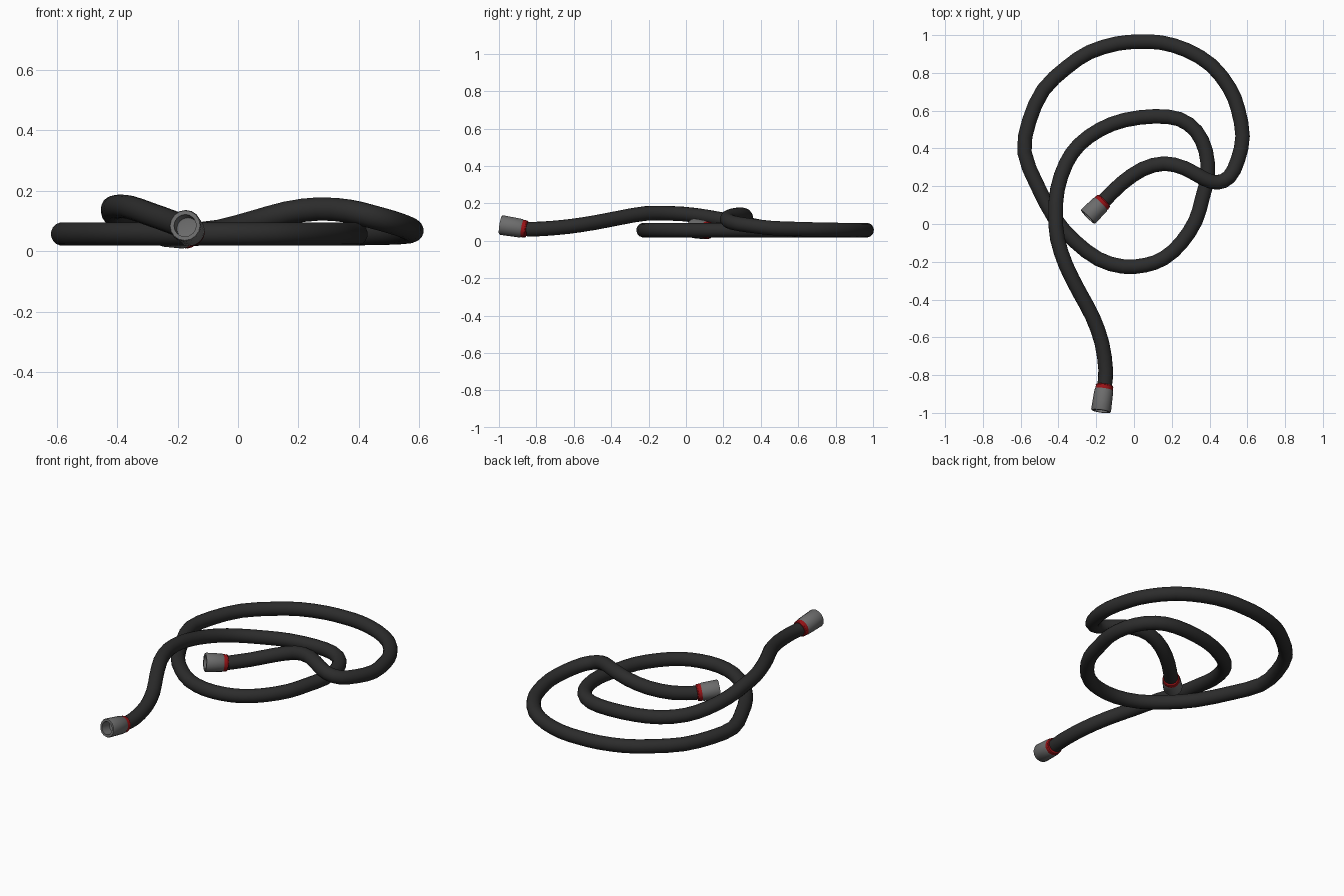
import bpy, bmesh, math
from mathutils import Vector

if "Cube" in bpy.data.objects:
    bpy.data.objects.remove(bpy.data.objects["Cube"])


def material(name, rgb):
    m = bpy.data.materials.new(name)
    m.diffuse_color = (*rgb, 1)
    m.use_nodes = True
    m.node_tree.nodes["Principled BSDF"].inputs["Base Color"].default_value = m.diffuse_color
    return m


rubber = material("black rubber", (0.025, 0.025, 0.025))
metal = material("grey metal", (0.15, 0.15, 0.15))
red = material("red seal", (0.32, 0.006, 0.008))

# Centre line of the hose, from the front end to the coiled inner end
path = [Vector(p) for p in (
    (-.155, -.85, .062), (-.15, -.77, .064), (-.17, -.63, .076), (-.22, -.49, .097),
    (-.29, -.36, .122), (-.36, -.22, .146), (-.405, -.08, .147), (-.415, .05, .137),
    (-.405, .185, .115), (-.36, .32, .09), (-.29, .42, .07), (-.18, .50, .058),
    (-.05, .55, .057), (.11, .57, .057), (.24, .555, .057), (.33, .49, .057),
    (.38, .385, .057), (.39, .26, .057), (.36, .13, .057), (.325, .015, .057),
    (.25, -.10, .057), (.16, -.18, .057), (.06, -.218, .057), (-.06, -.225, .057),
    (-.19, -.185, .057), (-.315, -.09, .057), (-.42, .03, .057), (-.515, .21, .057),
    (-.58, .38, .057), (-.555, .545, .057), (-.48, .71, .057), (-.355, .83, .057),
    (-.235, .91, .057), (-.09, .955, .057), (.03, .965, .057), (.145, .96, .057),
    (.28, .92, .057), (.41, .84, .058))]
path += [Vector(p) for p in (
    (.505, .72, .06), (.55, .61, .063), (.575, .465, .068), (.55, .34, .082),
    (.505, .25, .097), (.44, .22, .115), (.37, .24, .132), (.27, .295, .14),
    (.16, .32, .126), (.045, .29, .094), (-.065, .215, .065), (-.157, .125, .055))]


# Midpoints on a smooth curve between the given points
def refine(pts):
    out = []
    for i in range(len(pts) - 1):
        a, b, c, d = pts[max(i - 1, 0)], pts[i], pts[i + 1], pts[min(i + 2, len(pts) - 1)]
        out += [b, (9 * (b + c) - a - d) / 16]
    return out + [pts[-1]]


# Hose: round tube along the path
pts = refine(path)
curve = bpy.data.curves.new("hose", "CURVE")
curve.dimensions = "3D"
curve.bevel_depth = 0.039
curve.bevel_resolution = 6
curve.use_fill_caps = True
spline = curve.splines.new("POLY")
spline.points.add(len(pts) - 1)
for sp, p in zip(spline.points, pts):
    sp.co = (*p, 1)
    sp.radius = 1
spline.use_smooth = True
hose = bpy.data.objects.new("hose", curve)
bpy.context.collection.objects.link(hose)
curve.materials.append(rubber)
bpy.context.view_layer.objects.active = hose
hose.select_set(True)
bpy.ops.object.convert(target="MESH")


# Turned part: profile of (radius, distance) spun round an axis
def lathe(name, profile, start, direction, mat, sides=16):
    bm = bmesh.new()
    rot = Vector(direction).to_track_quat("Z", "Y")
    rings = []
    for r, t in profile:
        rings.append([bm.verts.new(start + rot @ Vector((
            r * math.cos(k * math.tau / sides), r * math.sin(k * math.tau / sides), t)))
            for k in range(sides)])
    for a, b in zip(rings, rings[1:]):
        for k in range(sides):
            n = (k + 1) % sides
            bm.faces.new((a[k], a[n], b[n], b[k]))
    bm.faces.new(rings[0][::-1])
    bm.faces.new(rings[-1])
    bmesh.ops.recalc_face_normals(bm, faces=bm.faces)
    me = bpy.data.meshes.new(name)
    bm.to_mesh(me)
    bm.free()
    me.materials.append(mat)
    ob = bpy.data.objects.new(name, me)
    bpy.context.collection.objects.link(ob)
    bpy.ops.object.select_all(action="DESELECT")
    ob.select_set(True)
    bpy.context.view_layer.objects.active = ob
    bpy.ops.object.shade_smooth_by_angle(angle=math.radians(35))


# Hollow metal coupling with a red seal at each end
for label, start, tip in (("front", path[0], Vector((-.175, -.991, .085))),
                          ("inner", path[-1], Vector((-.245, .037, .068)))):
    d = (tip - start).normalized()
    length = (tip - start).length
    lathe(label + "_seal", [(.036, 0), (.044, .002), (.047, .008), (.046, .013),
                            (.048, .018), (.047, .026), (.036, .027)], start, d, red)
    lathe(label + "_coupling", [(.036, .022), (.046, .024), (.050, .032),
                                (.053, length - .006), (.050, length), (.037, length),
                                (.036, length - .06), (.028, length - .062)],
          start, d, metal)
